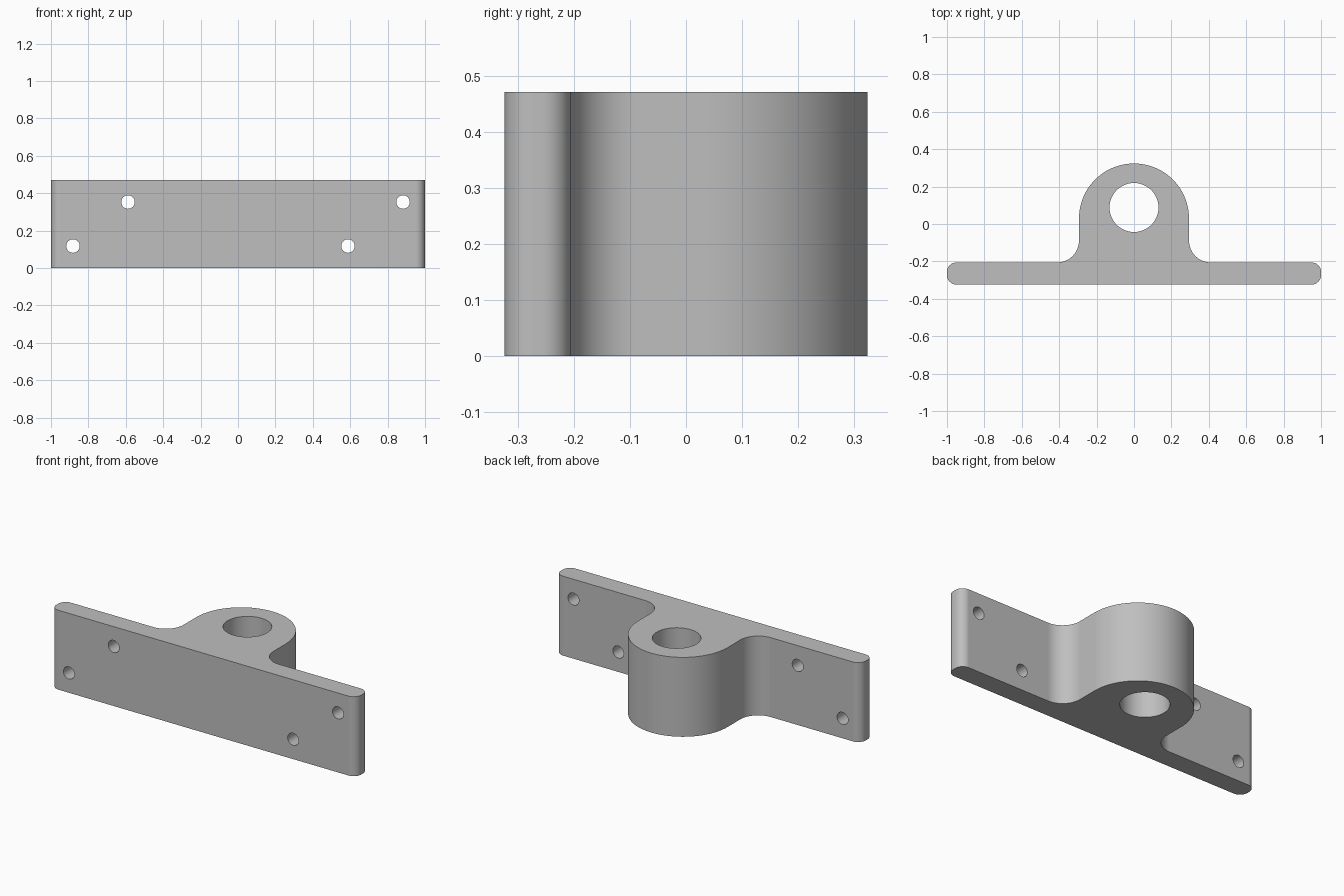
import bpy, bmesh, math
from mathutils import Matrix

if "Cube" in bpy.data.objects:
    bpy.data.objects.remove(bpy.data.objects["Cube"], do_unlink=True)

U = 2 / 17                      # plate thickness, the base module
HEIGHT = 4 * U
FRONT = -2.75 * U
BACK = FRONT + U
BOSS_R = 2.5 * U
BOSS_Y = 0.25 * U
END_R = 0.05

steel = bpy.data.materials.new("plain grey")
steel.use_nodes = True
grey = (0.52, 0.52, 0.52, 1)
steel.diffuse_color = grey
steel.node_tree.nodes["Principled BSDF"].inputs["Base Color"].default_value = grey


def arc(cx, cy, r, start, end, steps):
    angles = [math.radians(start + (end - start) * i / steps) for i in range(steps + 1)]
    return [(cx + r * math.cos(a), cy + r * math.sin(a)) for a in angles]


def make_object(name, bm):
    bmesh.ops.recalc_face_normals(bm, faces=bm.faces)
    mesh = bpy.data.meshes.new(name)
    bm.to_mesh(mesh)
    bm.free()
    mesh.materials.append(steel)
    obj = bpy.data.objects.new(name, mesh)
    bpy.context.collection.objects.link(obj)
    return obj


def cut_hole(target, name, location, radius, depth, axis):
    bm = bmesh.new()
    turn = Matrix.Rotation(math.radians(90), 4, "X") if axis == "Y" else Matrix()
    bmesh.ops.create_cone(bm, cap_ends=True, segments=48, radius1=radius, radius2=radius,
                          depth=depth, matrix=Matrix.Translation(location) @ turn)
    cutter = make_object(name, bm)
    cutter.hide_render = True
    cutter.hide_set(True)
    mod = target.modifiers.new(name, "BOOLEAN")
    mod.object = cutter
    mod.operation = "DIFFERENCE"
    mod.solver = "EXACT"


# Right half of the outline: rounded plate end, fillet, then boss crown
half = arc(1 - END_R, FRONT + END_R, END_R, -90, 0, 10)
half += arc(1 - END_R, BACK - END_R, END_R, 0, 90, 10)
half += arc(BOSS_R + U, BACK + U, U, 270, 180, 16)
half += arc(0, BOSS_Y, BOSS_R, 0, 90, 28)
outline = half + [(-x, y) for x, y in reversed(half[:-1])]

# Extrude the mirrored outline into the bracket
bm = bmesh.new()
base = bm.faces.new([bm.verts.new((x, y, 0)) for x, y in outline])
top = bmesh.ops.extrude_face_region(bm, geom=[base])
bmesh.ops.translate(bm, vec=(0, 0, HEIGHT),
                    verts=[v for v in top["geom"] if isinstance(v, bmesh.types.BMVert)])
bracket = make_object("mounting_bracket", bm)

# Vertical bore, set off-centre towards the crown
cut_hole(bracket, "bore_cutter", (0, 0.75 * U, HEIGHT / 2), 0.131, HEIGHT * 2, "Z")

# Staggered screw holes through both wings
for side, mid in (("right", -6.25 * U), ("left", 6.25 * U)):
    for level, step, z in (("lower", -1.25 * U, U), ("upper", 1.25 * U, 3 * U)):
        cut_hole(bracket, f"{side}_{level}_screw_cutter",
                 (mid + step, (FRONT + BACK) / 2, z), 0.036, U * 2, "Y")

# Apply the cuts, then smooth the curved walls only
bpy.ops.object.select_all(action="DESELECT")
bracket.select_set(True)
bpy.context.view_layer.objects.active = bracket
for mod in list(bracket.modifiers):
    cutter = mod.object
    bpy.ops.object.modifier_apply(modifier=mod.name)
    bpy.data.objects.remove(cutter, do_unlink=True)
bpy.ops.object.shade_smooth_by_angle(angle=math.radians(30))
weighted = bracket.modifiers.new("flat_face_normals", "WEIGHTED_NORMAL")
weighted.keep_sharp = True
